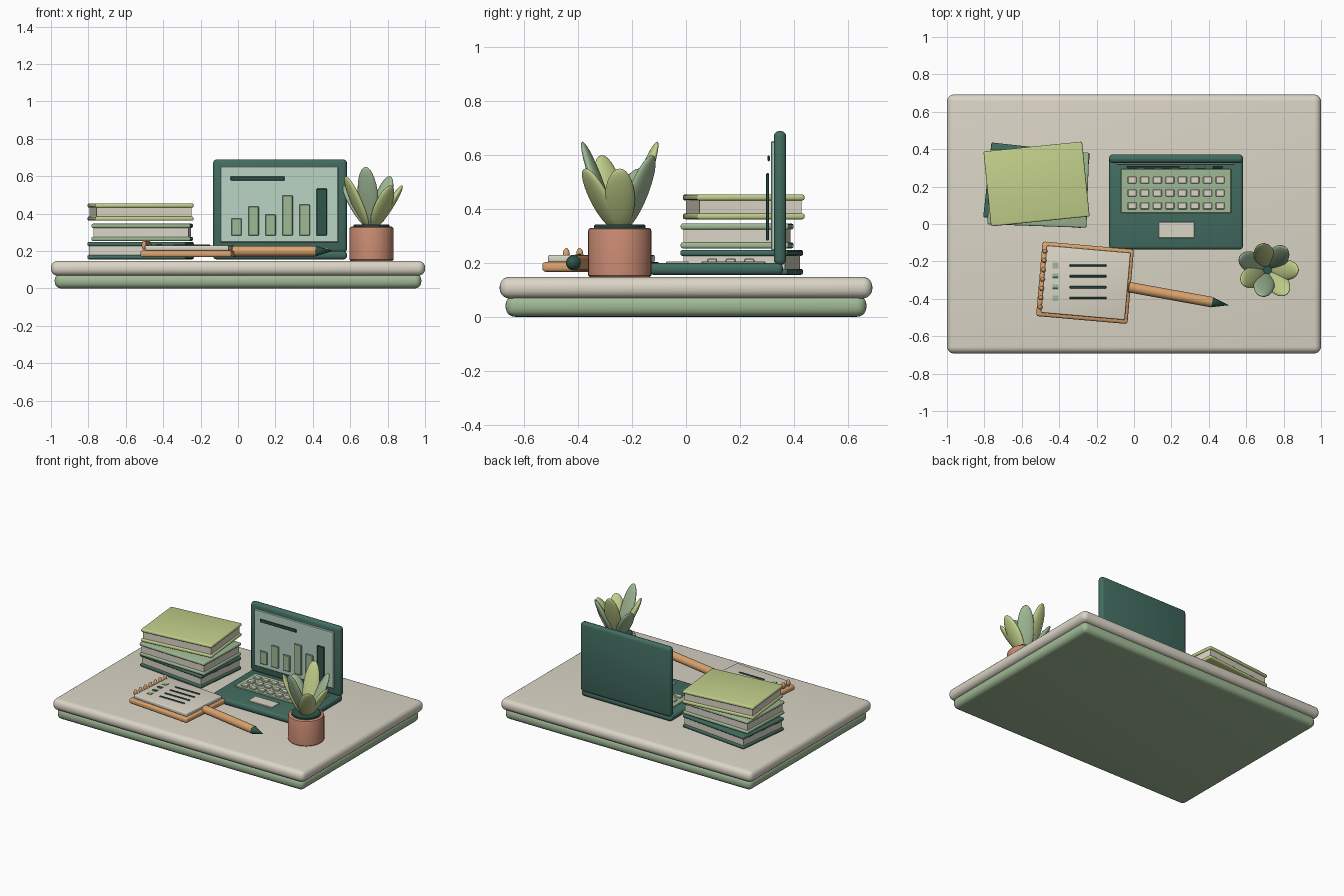
import bpy, bmesh, math
from mathutils import Vector, Matrix

if "Cube" in bpy.data.objects:
    bpy.data.objects.remove(bpy.data.objects["Cube"])


def lin(c):
    c /= 255
    return c / 12.92 if c < 0.04045 else ((c + 0.055) / 1.055) ** 2.4


def material(name, r, g, b):
    m = bpy.data.materials.new(name)
    m.diffuse_color = (lin(r), lin(g), lin(b), 1)
    m.use_nodes = True
    m.node_tree.nodes["Principled BSDF"].inputs["Base Color"].default_value = m.diffuse_color
    return m


CREAM = material("cream", 219, 213, 198)
SAGE = material("sage", 160, 185, 150)
LIME = material("lime", 194, 208, 139)
TEAL = material("teal", 66, 108, 96)
DARK = material("dark_teal", 48, 86, 76)
MINT = material("mint", 184, 213, 196)
WOOD = material("light_wood", 217, 162, 110)
CLAY = material("terracotta", 200, 138, 114)


def finish(bm, name, mat, matrix=None, angle=35):
    if matrix is not None:
        bmesh.ops.transform(bm, matrix=matrix, verts=bm.verts)
    me = bpy.data.meshes.new(name)
    bm.to_mesh(me)
    bm.free()
    me.materials.append(mat)
    for p in me.polygons:
        p.use_smooth = True
    me.set_sharp_from_angle(angle=math.radians(angle))
    ob = bpy.data.objects.new(name, me)
    bpy.context.collection.objects.link(ob)
    return ob


def box(name, center, size, mat, bevel=0.0, rot=0.0, segs=3):
    """Rounded box, turned by rot degrees about z."""
    bm = bmesh.new()
    bmesh.ops.create_cube(bm, size=1)
    bmesh.ops.scale(bm, vec=size, verts=bm.verts)
    if bevel:
        bmesh.ops.bevel(bm, geom=bm.edges[:], offset=bevel, segments=segs,
                        profile=0.5, affect='EDGES')
    m = Matrix.Translation(center) @ Matrix.Rotation(math.radians(rot), 4, 'Z')
    return finish(bm, name, mat, m)


def span(name, x, y, z, mat, bevel=0.0, segs=3):
    """Rounded box from its limits on each axis."""
    return box(name, [(a + b) / 2 for a, b in (x, y, z)],
               [b - a for a, b in (x, y, z)], mat, bevel, 0, segs)


def lathe(name, profile, mat, matrix, steps=32):
    """Spin (radius, height) points about z."""
    bm = bmesh.new()
    vs = [bm.verts.new((r, 0, z)) for r, z in profile]
    es = [bm.edges.new(p) for p in zip(vs, vs[1:])]
    bmesh.ops.spin(bm, geom=vs + es, axis=(0, 0, 1), cent=(0, 0, 0),
                   angle=2 * math.pi, steps=steps)
    bmesh.ops.remove_doubles(bm, verts=bm.verts, dist=1e-5)
    bmesh.ops.recalc_face_normals(bm, faces=bm.faces)
    return finish(bm, name, mat, matrix)


def ellipsoid(name, radii, mat, matrix):
    bm = bmesh.new()
    bmesh.ops.create_uvsphere(bm, u_segments=20, v_segments=14, radius=1)
    bmesh.ops.scale(bm, vec=radii, verts=bm.verts)
    return finish(bm, name, mat, matrix, 80)


# Desk slabs
span("desk_base", (-.98, .98), (-.67, .67), (0, .08), SAGE, .035, 5)
span("desk_top", (-1, 1), (-.692, .692), (.068, .148), CREAM, .036, 5)

# Laptop body, lid and screen
span("laptop_body", (-.133, .583), (-.136, .36), (.155, .2), TEAL, .018)
span("laptop_lid", (-.133, .583), (.326, .372), (.192, .69), TEAL, .02)
span("laptop_screen", (-.094, .537), (.316, .33), (.246, .652), MINT, .004, 1)
span("keyboard_deck", (-.07, .52), (.058, .295), (.196, .206), SAGE, .003, 1)
span("touchpad", (.132, .323), (-.074, .01), (.196, .205), CREAM, .002, 1)
for row in range(3):
    for col in range(8):
        box("key", (-.01 + col * .0672, .235 - row * .069, .209),
            (.048, .038, .014), CREAM, .004, 0, 1)

# Chart on the screen
span("chart_title", (-.04, .249), (.303, .311), (.577, .599), DARK, .003, 1)
for i, top in enumerate((.374, .438, .396, .497, .449, .533)):
    x = -.008 + i * .091
    span("chart_bar", (x - .028, x + .028), (.297, .309), (.283, top),
         DARK if i == 5 else SAGE, .003, 1)

# Stack of three books
for mat, x, y, z, rot in ((TEAL, -.521, .207, .156, -6.3),
                          (SAGE, -.512, .19, .254, -2),
                          (LIME, -.521, .214, .362, 5.8)):
    box("book_pages", (x, y, z + .046), (.51, .38, .06), CREAM, 0, rot)
    for dz in (.011, .081):
        box("book_cover", (x, y, z + dz), (.53, .402, .022), mat, .008, rot)

# Notebook with binding rings and a checklist
NX, NY, NR = -.262, -.314, -5
box("notebook_cover", (NX, NY, .185), (.49, .4, .036), WOOD, .012, NR)
box("notebook_pages", (NX + .004, NY, .216), (.45, .36, .026), CREAM, .006, NR)
turn = Matrix.Translation((NX, NY, 0)) @ Matrix.Rotation(math.radians(NR), 4, 'Z')
for i in range(7):
    ellipsoid("binding_ring", (.013, .013, .024), WOOD,
              turn @ Matrix.Translation((-.228, .149 - i * .05, .231)))
for i in range(4):
    y = -.222 - i * .058
    span("note_line", (-.345, -.147), (y - .006, y + .006), (.226, .235), DARK, .003, 1)
    span("note_checkbox", (-.437, -.405), (y - .015, y + .015), (.226, .233), SAGE)
    if i in (1, 2):
        span("note_tick", (-.435, -.407), (y - .01, y - .002), (.226, .237), DARK)

# Pencil lying across the notebook edge
start, end = Vector((-.03, -.337, .2)), Vector((.505, -.434, .2))
aim = Matrix.Translation(start) @ (end - start).to_track_quat('Z', 'Y').to_matrix().to_4x4()
lathe("pencil_body", [(0, 0), (.024, 0), (.028, .004), (.028, .455), (0, .455)], WOOD, aim, 24)
lathe("pencil_tip", [(0, .453), (.028, .453), (0, .545)], DARK, aim, 24)

# Potted plant
PX, PY = .714, -.246
at = Matrix.Translation((PX, PY, 0))
lathe("plant_pot", [(0, .148), (.112, .148), (.118, .154), (.118, .318), (.115, .326),
                    (.108, .33), (0, .33)], CLAY, at)
lathe("pot_soil", [(0, .328), (.096, .328), (.096, .338), (.092, .342), (0, .342)], DARK, at)
for i in range(7):
    reach, height = ((.165, .55), (.155, .6), (.143, .65))[i % 3]
    low, tip = Vector((.022, 0, .325)), Vector((reach, 0, height))
    axis = tip - low
    m = (at @ Matrix.Rotation(i * math.tau / 7, 4, 'Z')
         @ Matrix.Translation((low + tip) / 2)
         @ Matrix.Rotation(math.atan2(axis.x, axis.z), 4, 'Y'))
    ellipsoid("plant_leaf", (.021, .056, axis.length / 2), SAGE if i % 2 else LIME, m)
